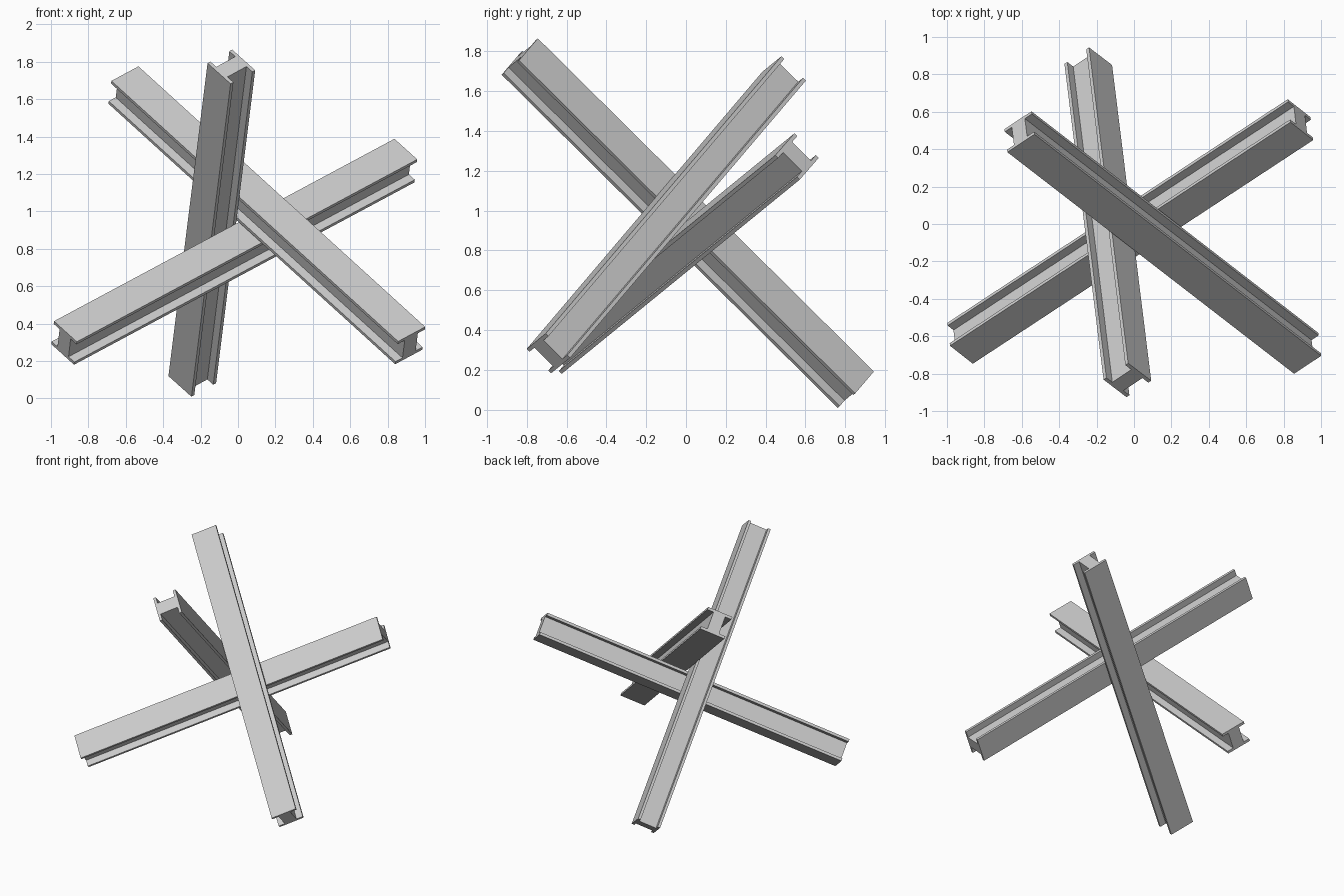
import bpy, bmesh
from mathutils import Vector, Matrix

if "Cube" in bpy.data.objects:
    bpy.data.objects.remove(bpy.data.objects["Cube"])

LENGTH, WIDTH, HEIGHT = 2.386, 0.19, 0.174   # overall beam size
FLANGE, WEB = 0.02, 0.092                    # flange and web thickness


def i_profile():
    # Outline of the I section: one quarter mirrored around
    w, h, t, f = WIDTH / 2, HEIGHT / 2, WEB / 2, HEIGHT / 2 - FLANGE
    right = [(w, -h), (w, -f), (t, -f), (t, f), (w, f), (w, h)]
    return right + [(-x, y) for x, y in reversed(right)]


def beam(name, centre, axis, across):
    # Extrude the I section along the beam axis
    bm = bmesh.new()
    face = bm.faces.new([bm.verts.new((x, y, -LENGTH / 2)) for x, y in i_profile()])
    top = bmesh.ops.extrude_face_region(bm, geom=[face])["geom"]
    bmesh.ops.translate(bm, vec=(0, 0, LENGTH),
                        verts=[v for v in top if isinstance(v, bmesh.types.BMVert)])
    bmesh.ops.recalc_face_normals(bm, faces=bm.faces)
    mesh = bpy.data.meshes.new(name)
    bm.to_mesh(mesh)
    bm.free()
    obj = bpy.data.objects.new(name, mesh)
    bpy.context.collection.objects.link(obj)
    # Orient: local x = flange width, local z = beam length
    z = Vector(axis).normalized()
    x = Vector(across)
    x = (x - z * x.dot(z)).normalized()
    y = z.cross(x)
    rot = Matrix((x, y, z)).transposed().to_4x4()
    obj.matrix_world = Matrix.Translation(centre) @ rot
    return obj


# Three crossed steel beams
beam("rising_beam", (-0.02, -0.04, 0.784), (1.822, 1.197, 0.976), (0.12, -0.10, -0.114))
beam("falling_beam", (0.154, -0.099, 0.979), (1.53, -1.182, -1.39), (0.144, 0.095, 0.077))
beam("rear_beam", (-0.14, 0.009, 0.937), (-0.209, 1.687, -1.672), (0.122, -0.094, -0.108))
